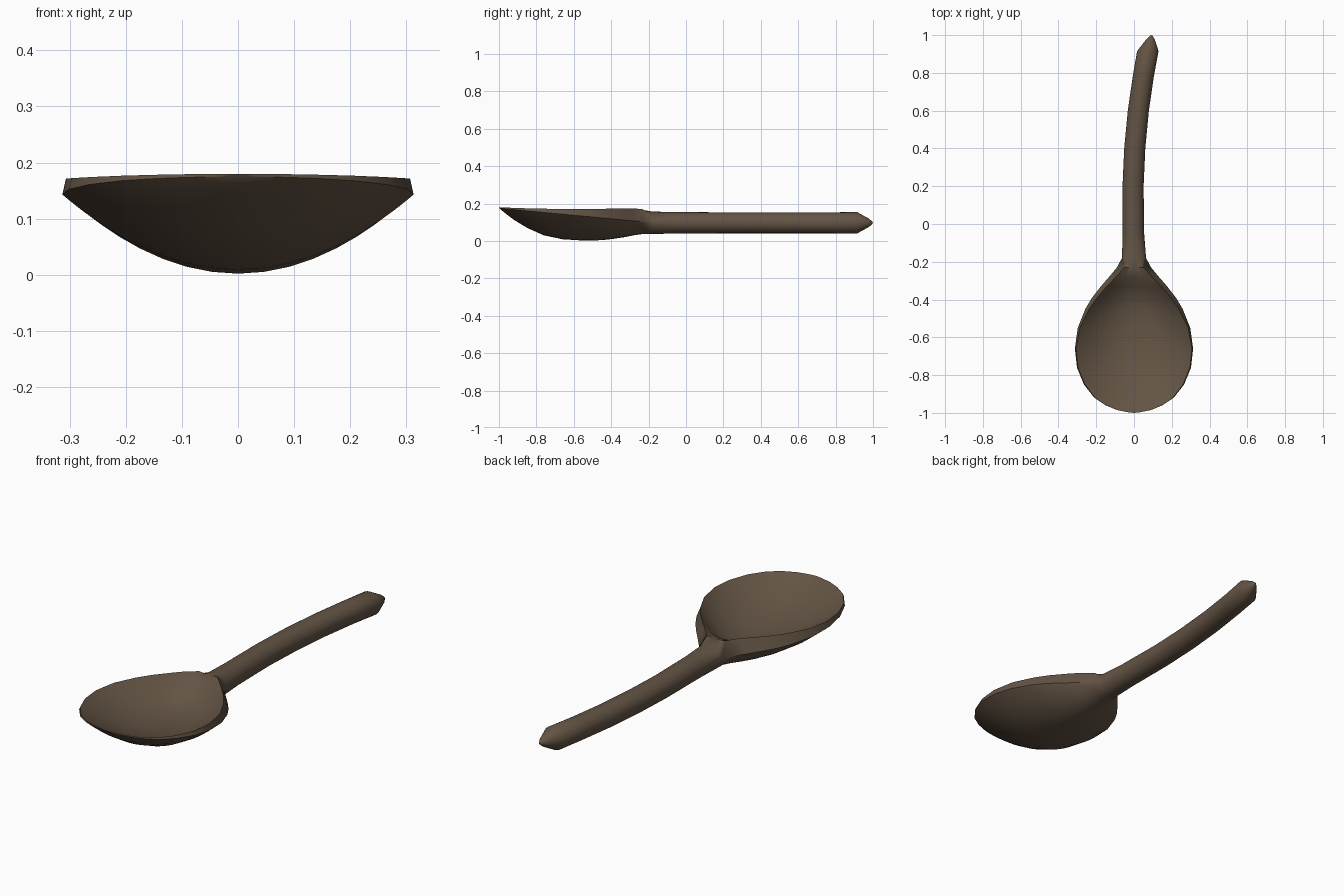
import bpy
import bmesh
import math

default_cube = bpy.data.objects.get("Cube")
if default_cube:
    bpy.data.objects.remove(default_cube, do_unlink=True)

# Single dark wood colour
wood = bpy.data.materials.new("dark_wood")
wood.use_nodes = True
wood_colour = (0.125, 0.088, 0.058, 1.0)
wood.diffuse_color = wood_colour
wood.node_tree.nodes["Principled BSDF"].inputs["Base Color"].default_value = wood_colour

SEGMENTS = 20  # per upper and lower half of every section

# Bowl stations: y, half width, underside height, dish floor height
BOWL = [
    (-0.997, 0.03, 0.174, 0.178),
    (-0.985, 0.09, 0.163, 0.173),
    (-0.96, 0.15, 0.143, 0.16),
    (-0.92, 0.21, 0.113, 0.14),
    (-0.85, 0.265, 0.07, 0.109),
    (-0.76, 0.302, 0.03, 0.078),
    (-0.66, 0.313, 0.009, 0.061),
    (-0.55, 0.298, 0.002, 0.053),
    (-0.45, 0.258, 0.004, 0.059),
    (-0.39, 0.222, 0.011, 0.075),
    (-0.33, 0.175, 0.02, 0.108),
    (-0.28, 0.132, 0.03, 0.146),
    (-0.23, 0.09, 0.037, 0.165),
]

# Handle stations: y, centre x, radius
HANDLE = [
    (-0.18, 0.0, 0.064),
    (-0.05, -0.003, 0.057),
    (0.2, -0.005, 0.056),
    (0.4, 0.004, 0.056),
    (0.6, 0.023, 0.056),
    (0.78, 0.049, 0.056),
    (0.915, 0.073, 0.057),
    (0.975, 0.087, 0.024),
    (0.995, 0.091, 0.008),
]


def rim_height(y):
    """Rim dips at the widest point, rises to the lip and falls to the neck."""
    offset = (y + 0.62) / 0.38
    rise = 0.009 if offset < 0 else 0.004
    return 0.171 + rise * offset * offset - 0.12 * max(0.0, y + 0.28)


def bowl_section(y, width, bottom, floor):
    """Hollow section: parabolic dish, sloping rim band, parabolic underside."""
    rim_low = 0.175 - 0.094 * (y + 1.0)
    rim_top = rim_height(y)
    inner = 0.98 * width - 0.04 * max(0.0, (y + 0.6) / 0.38)
    points = []
    for i in range(SEGMENTS + 1):
        c = math.cos(math.pi * i / SEGMENTS)
        points.append((inner * c, y, floor + (rim_top - floor) * c * c))
    for i in range(SEGMENTS + 1):
        c = -math.cos(math.pi * i / SEGMENTS)
        points.append((width * c, y, bottom + (rim_low - bottom) * c * c))
    return points


def handle_section(y, centre, radius):
    """Round section with the same point count as the bowl."""
    count = 2 * (SEGMENTS + 1)
    height = min(radius, 0.06)
    points = []
    for i in range(count):
        a = 2 * math.pi * (i + 0.5) / count
        points.append((centre + radius * math.cos(a), y,
                       0.097 + height * math.sin(a)))
    return points


# Loft the bowl into the handle
sections = [bowl_section(*s) for s in BOWL] + [handle_section(*s) for s in HANDLE]
bm = bmesh.new()
rings = [[bm.verts.new(p) for p in section] for section in sections]
for first, second in zip(rings, rings[1:]):
    for i in range(len(first)):
        j = (i + 1) % len(first)
        bm.faces.new((first[i], first[j], second[j], second[i]))

# Close the bowl lip and the pointed handle end
for ring, tip in ((rings[0], (0, -1.0, 0.18)), (rings[-1], (0.092, 1.0, 0.097))):
    apex = bm.verts.new(tip)
    for i in range(len(ring)):
        bm.faces.new((ring[i], ring[(i + 1) % len(ring)], apex))
bmesh.ops.recalc_face_normals(bm, faces=bm.faces)

mesh = bpy.data.meshes.new("spoon")
bm.to_mesh(mesh)
bm.free()
mesh.materials.append(wood)
spoon = bpy.data.objects.new("spoon", mesh)
bpy.context.collection.objects.link(spoon)
bpy.context.view_layer.objects.active = spoon
spoon.select_set(True)
bpy.ops.object.shade_smooth_by_angle(angle=math.radians(40))
